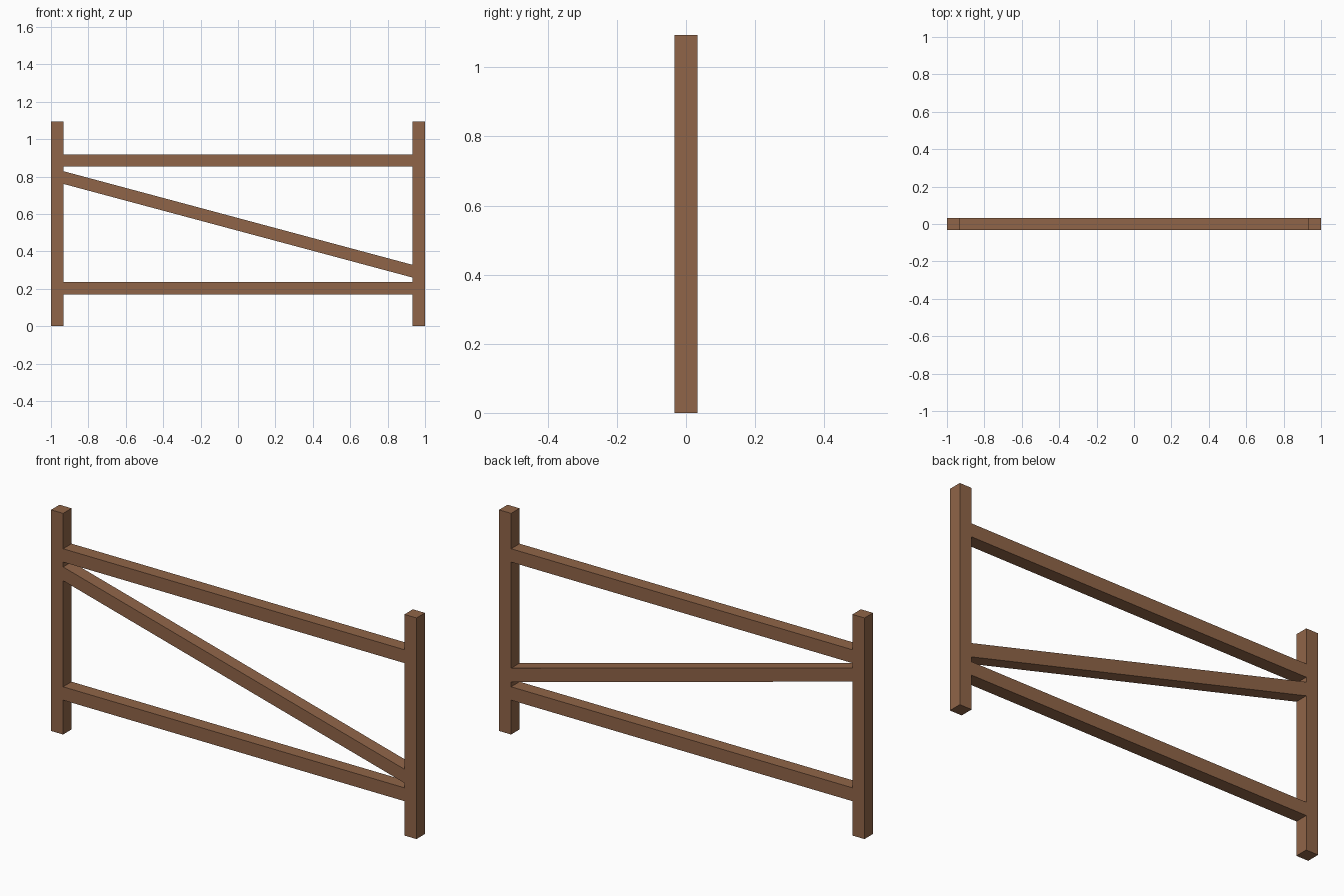
import bpy
import bmesh

if "Cube" in bpy.data.objects:
    bpy.data.objects.remove(bpy.data.objects["Cube"])

T = 0.066           # timber thickness
H = 1.094           # post height
INNER = 1 - T       # inner face of the posts

wood = bpy.data.materials.new("brown_wood")
wood.diffuse_color = (0.28, 0.13, 0.065, 1)
wood.use_nodes = True
wood.node_tree.nodes["Principled BSDF"].inputs["Base Color"].default_value = wood.diffuse_color


def timber(name, x0, x1, z0, z1, height):
    """Square timber from x0 to x1 with vertical ends; centre line runs z0 to z1."""
    bm = bmesh.new()
    bmesh.ops.create_cube(bm, size=1)
    for v in bm.verts:
        t = v.co.x + 0.5
        v.co = (x0 + (x1 - x0) * t, v.co.y * T, z0 + (z1 - z0) * t + v.co.z * height)
    mesh = bpy.data.meshes.new(name)
    bm.to_mesh(mesh)
    bm.free()
    mesh.materials.append(wood)
    obj = bpy.data.objects.new(name, mesh)
    bpy.context.collection.objects.link(obj)
    return obj


# Upright posts
timber("left_post", -1, -INNER, H / 2, H / 2, H)
timber("right_post", INNER, 1, H / 2, H / 2, H)

# Horizontal rails
timber("top_rail", -INNER, INNER, 0.886, 0.886, T)
timber("bottom_rail", -INNER, INNER, 0.203, 0.203, T)

# Diagonal brace, cut flush against the posts
timber("diagonal_brace", -INNER, INNER, 0.795, 0.294, 0.068)
